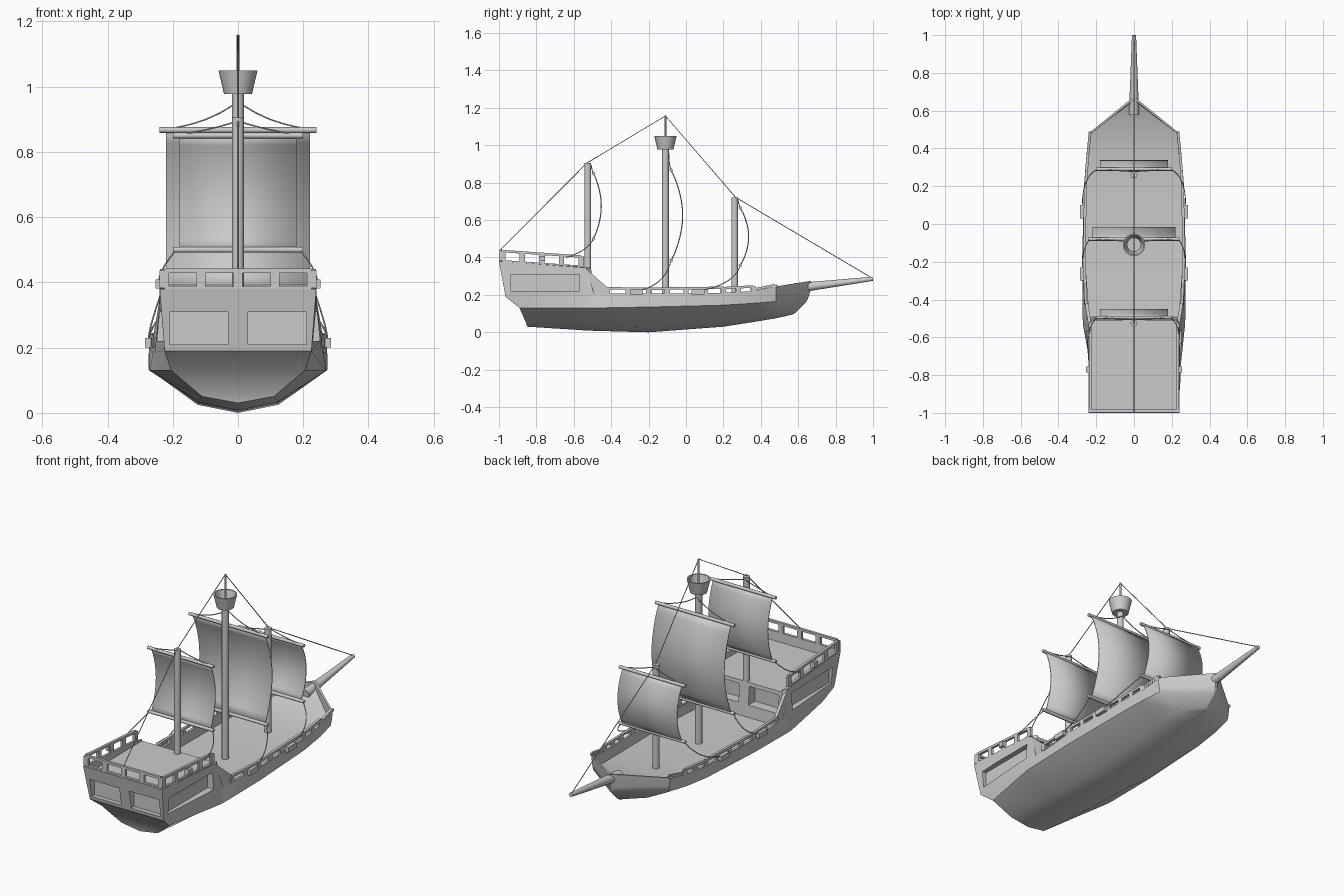
import bpy, bmesh, math
from mathutils import Vector as V

if "Cube" in bpy.data.objects:
    bpy.data.objects.remove(bpy.data.objects["Cube"])


def finish(name, bm, angle=35):
    bmesh.ops.recalc_face_normals(bm, faces=bm.faces)
    me = bpy.data.meshes.new(name)
    bm.to_mesh(me)
    bm.free()
    ob = bpy.data.objects.new(name, me)
    bpy.context.collection.objects.link(ob)
    select(ob)
    bpy.ops.object.shade_smooth_by_angle(angle=math.radians(angle))
    return ob


def select(ob):
    bpy.ops.object.select_all(action='DESELECT')
    ob.select_set(True)
    bpy.context.view_layer.objects.active = ob


def beam(bm, p, q, w, h):
    """Upright box running from p to q."""
    p, q = V(p), V(q)
    d = q - p
    n = V((-d.y, d.x, 0)).normalized() * w / 2
    u = V((0, 0, h / 2))
    a, b = [[bm.verts.new(c + i * n + j * u) for i, j in ((1, 1), (-1, 1), (-1, -1), (1, -1))] for c in (p, q)]
    bm.faces.new(a)
    bm.faces.new(b[::-1])
    for i in range(4):
        bm.faces.new((a[i], b[i], b[(i + 1) % 4], a[(i + 1) % 4]))


def rod(name, p, q, r1, r2=None, seg=12):
    p, q = V(p), V(q)
    d = q - p
    bm = bmesh.new()
    bmesh.ops.create_cone(bm, cap_ends=True, segments=seg, radius1=r1, radius2=r2 or r1, depth=d.length)
    bm.transform(d.to_track_quat('Z', 'Y').to_matrix().to_4x4())
    bmesh.ops.translate(bm, verts=bm.verts, vec=(p + q) / 2)
    return finish(name, bm, 50)


def rope(name, pts, r=.0025):
    cu = bpy.data.curves.new(name, 'CURVE')
    cu.dimensions = '3D'
    cu.bevel_depth, cu.bevel_resolution = r, 1
    sp = cu.splines.new('POLY')
    sp.points.add(len(pts) - 1)
    for s, p in zip(sp.points, pts):
        s.co = (*p, 1)
    ob = bpy.data.objects.new(name, cu)
    bpy.context.collection.objects.link(ob)
    select(ob)
    bpy.ops.object.convert(target='MESH')


def sag(a, b, c, n=10):
    a, b, c = V(a), V(b), V(c)
    return [a * (1 - t) ** 2 + b * 2 * t * (1 - t) + c * t * t for t in (i / n for i in range(n + 1))]


# Hull: lofted stations, each listing (x, y, z) from keel up to the gunwale, then down to the sunken deck
def station(y, zk, wc, zc, wt, zt, zd, yd=None):
    yd = yd or y
    return [(0, y, zk), (wc * .45, y, zk + .025), (wc, y, zc), ((wc + wt) / 2, y, max(zc + .03, .185)),
            (wt, y, zt), (wt - .014, yd, zt), (wt - .014, yd, zd)]


stern = [(0, -.85, .03), (.11, -.855, .05), (.205, -.89, .13), (.225, -.965, .19), (.24, -1, .38),
         (.226, -.986, .38), (.226, -.984, .335)]
bow = [(.003, .57, .095), (.006, .585, .105), (.006, .645, .165), (.006, .66, .2), (.006, .67, .275),
       (.004, .656, .273), (.004, .652, .255)]
rows = [stern] + [station(*s) for s in (
    (-.535, .01, .27, .13, .24, .345, .335, -.508), (-.493, .008, .272, .13, .25, .205, .15),
    (-.2, 0, .275, .135, .272, .203, .148), (.2, .03, .264, .145, .265, .208, .15),
    (.36, .055, .25, .155, .252, .218, .16), (.48, .075, .228, .165, .24, .245, .178))] + [bow]
bm = bmesh.new()
rings = [[bm.verts.new(p) for p in r[:0:-1]] + [bm.verts.new((0, *r[0][1:]))] +
         [bm.verts.new((-p[0], *p[1:])) for p in r[1:]] for r in rows]
for a, b in zip(rings, rings[1:]):
    for i in range(13):
        j = (i + 1) % 13
        bm.faces.new((a[i], a[j], b[j], b[i]))
for r in (rings[0], rings[-1]):
    for i in range(5):
        bm.faces.new((r[i], r[i + 1], r[11 - i], r[12 - i]))
    bm.faces.new(r[5:8])
hull = finish("hull", bm)

# Recessed panels on the stern, sides and cabin front
bm = bmesh.new()
for s in (1, -1):
    beam(bm, (s * .12, -1.06, .26), (s * .12, -.945, .26), .18, .1)
    beam(bm, (s * .12, -.555, .265), (s * .12, -.44, .265), .18, .1)
    beam(bm, (s * .26, -.935, .265), (s * .26, -.57, .265), .09, .09)
cutter = finish("panel_cutter", bm)
cutter.hide_render = True
mod = hull.modifiers.new("panels", 'BOOLEAN')
mod.operation, mod.object, mod.solver = 'DIFFERENCE', cutter, 'EXACT'
select(hull)
bpy.ops.object.modifier_apply(modifier=mod.name)
bpy.data.objects.remove(cutter)
bpy.ops.object.shade_smooth_by_angle(angle=math.radians(50))

# Sloping bulwarks beside the cabin front
bm = bmesh.new()
for s in (1, -1):
    lo, hi = [[bm.verts.new((s * (x + (y + .54) * .15), y, z)) for y, z in
               ((-.54, .345), (-.42, .24), (-.42, .195), (-.54, .195))] for x in (.225, .241)]
    bm.faces.new(lo)
    bm.faces.new(hi)
    for i in range(4):
        bm.faces.new((lo[i], hi[i], hi[(i + 1) % 4], lo[(i + 1) % 4]))
finish("cabin_bulwarks", bm)


# Railings: bottom bar, top bar and evenly spaced posts
def rail(bm, a, b, h, n, w=.014):
    a, b = V(a), V(b)
    beam(bm, a, b, w, .008)
    beam(bm, a + V((0, 0, h)), b + V((0, 0, h)), w, .013)
    d = (b - a).normalized() * .014
    for i in range(n + 1):
        c = a.lerp(b, i / n) + V((0, 0, h / 2))
        beam(bm, c - d, c + d, w, h)


bm = bmesh.new()
for s in (1, -1):
    rail(bm, (s * .232, -.98, .382), (s * .232, -.56, .353), .052, 4)
    path = [(.254, -.42, .204), (.264, -.2, .202), (.257, .2, .207), (.245, .36, .216), (.234, .475, .24)]
    for i, n in enumerate((2, 4, 2, 1)):
        a, b = path[i], path[i + 1]
        rail(bm, (s * a[0], *a[1:]), (s * b[0], *b[1:]), (.031, .031, .029, .012)[i], n)
rail(bm, (-.226, -.99, .384), (.226, -.99, .384), .052, 4)
finish("railings", bm)

# Rope blocks on the hull sides
bm = bmesh.new()
for s in (1, -1):
    for x, y, z in ((.275, -.265, .215), (.275, .065, .215), (.243, -.77, .395)):
        l = .035 if z < .3 else .015
        beam(bm, (s * x, y - l, z), (s * x, y + l, z), .02, .028)
finish("rope_blocks", bm)

# Masts, yards, sails and their ropes
# name: mast y, foot z, head z, sail half width, top z, bottom z, belly, rope end (x, y, z)
masts = {
    "mizzen": (-.525, .32, .905, .18, .85, .5, .042, (.243, -.64, .4)),
    "main": (-.11, .14, .98, .22, .867, .383, .062, (.274, -.24, .225)),
    "fore": (.26, .14, .722, .18, .665, .358, .045, (.274, .09, .225))}
for name, (y, z0, z1, w, top, low, belly, blk) in masts.items():
    rod(name + "_mast", (0, y, z0), (0, y, z1), .018)
    yy = y + .03
    for part, z in (("upper", top), ("lower", low)):
        rod(f"{name}_{part}_yard", (-w - .02, yy, z), (w + .02, yy, z), .009, seg=8)
    bm = bmesh.new()
    prev = None
    for i in range(13):
        t = i / 12
        py, pz = yy + belly * math.sin(math.pi * t) ** .85, top + (low - top) * t
        row = [bm.verts.new((x, py, pz)) for x in (-w, w)]
        if prev:
            bm.faces.new((*prev, *row[::-1]))
        prev = row
    sail = finish(name + "_sail", bm)
    sol = sail.modifiers.new("cloth", 'SOLIDIFY')
    sol.thickness, sol.offset = .006, 0
    head = .955 if name == "main" else z1 - .01
    for s, side in ((1, "right"), (-1, "left")):
        end = V((s * w, yy, top + .003))
        rope(f"{name}_lift_{side}", sag((0, y + .018, head), (s * w * .4, y + .02, top + .02), end))
        b = V((s * blk[0], *blk[1:]))
        a = V((s * (w + .01), yy, low))
        mid = V((b.x, a.y - .03, b.z + .035))
        rope(f"{name}_sheet_{side}", sag(a, mid, b))

# Topmast and lookout basket
rod("topmast", (0, -.11, .97), (0, -.11, 1.158), .005, seg=8)
bm = bmesh.new()
prof = [bm.verts.new((x, -.11, z)) for x, z in
        ((0, .978), (.043, .978), (.06, 1.05), (.053, 1.05), (.037, .99), (0, .99))]
edges = [bm.edges.new(e) for e in zip(prof, prof[1:])]
bmesh.ops.spin(bm, geom=prof + edges, cent=(0, -.11, 0), axis=(0, 0, 1), angle=2 * math.pi, steps=16)
bmesh.ops.remove_doubles(bm, verts=bm.verts, dist=.0005)
finish("lookout_basket", bm)

# Bowsprit and the long stay running over the mastheads
rod("bowsprit", (0, .58, .235), (0, .999, .286), .027, .011)
rope("long_stay", [(0, -.993, .44), (0, -.53, .905), (0, -.11, 1.157), (0, .265, .722), (0, .995, .29)])
